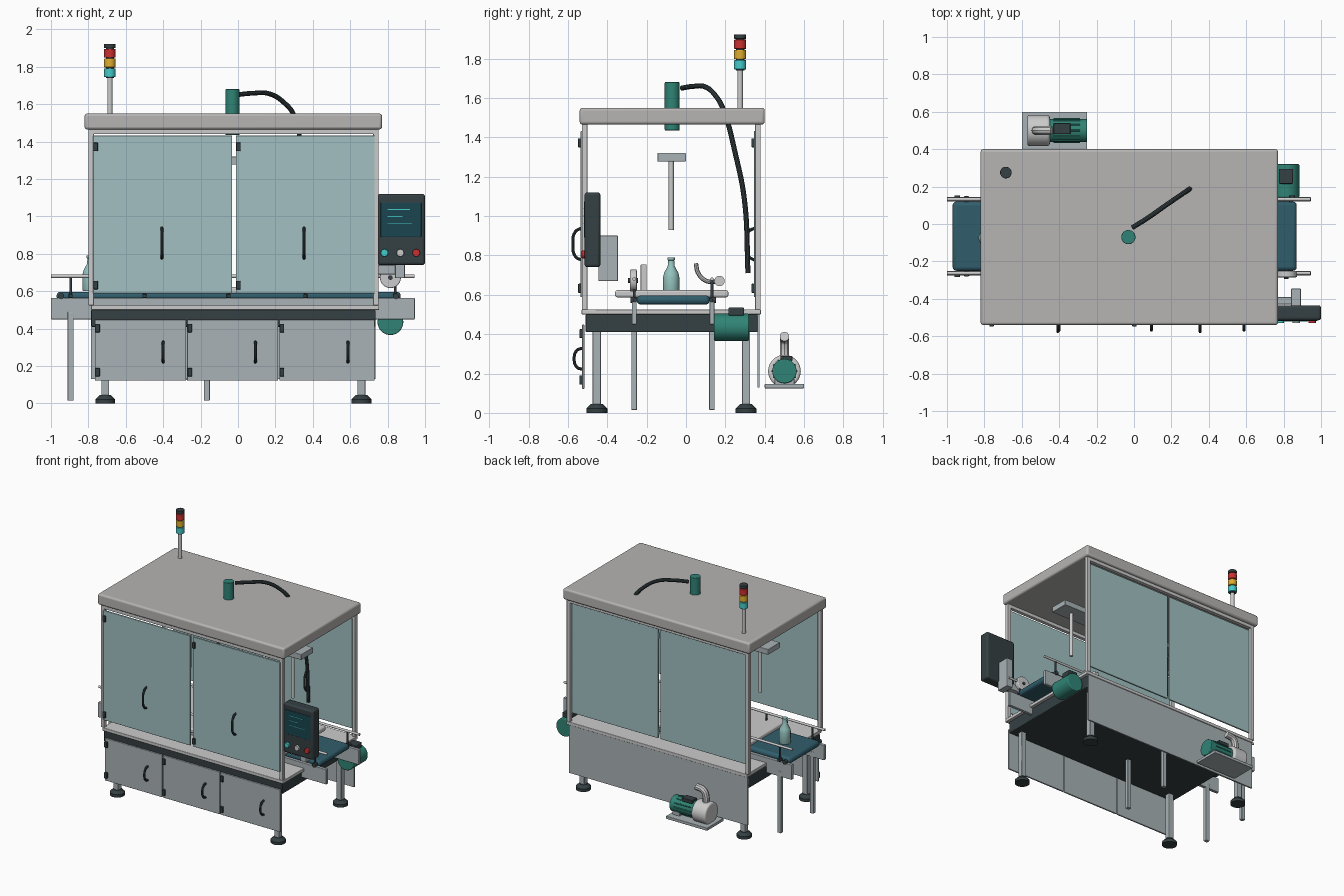
import bpy, bmesh, math
from mathutils import Vector, Matrix

if "Cube" in bpy.data.objects:
    bpy.data.objects.remove(bpy.data.objects["Cube"])


def material(name, r, g, b):
    m = bpy.data.materials.new(name)
    m.diffuse_color = (r, g, b, 1)
    m.use_nodes = True
    m.node_tree.nodes["Principled BSDF"].inputs["Base Color"].default_value = m.diffuse_color
    return m


STEEL = material("steel", 0.40, 0.45, 0.47)
LIGHT = material("light_steel", 0.60, 0.62, 0.62)
ROOF = material("roof_grey", 0.47, 0.46, 0.45)
GLASS = material("tinted_glass", 0.36, 0.53, 0.54)
DARK = material("dark_rubber", 0.035, 0.05, 0.055)
GREEN = material("motor_green", 0.03, 0.23, 0.18)
BELT = material("belt_blue", 0.03, 0.11, 0.15)
BOTTLE = material("bottle_glass", 0.30, 0.55, 0.52)
SCREEN = material("screen", 0.01, 0.06, 0.08)
CYAN = material("cyan_lamp", 0.06, 0.6, 0.6)
AMBER = material("amber_lamp", 0.75, 0.42, 0.03)
RED = material("red_lamp", 0.6, 0.03, 0.03)


def finish(name, mesh, mat, bevel=0):
    mesh.polygons.foreach_set("use_smooth", [True] * len(mesh.polygons))
    mesh.set_sharp_from_angle(angle=math.radians(35))
    ob = bpy.data.objects.new(name, mesh)
    bpy.context.collection.objects.link(ob)
    mesh.materials.clear()
    mesh.materials.append(mat)
    if bevel:
        mod = ob.modifiers.new("soft_edges", 'BEVEL')
        mod.width, mod.segments = bevel, 3
    return ob


def box(name, x, y, z, mat=STEEL, bevel=0):
    """Box from (min, max) pairs."""
    bm = bmesh.new()
    size = [b - a for a, b in (x, y, z)]
    mid = [(a + b) / 2 for a, b in (x, y, z)]
    bmesh.ops.create_cube(bm, size=1, matrix=Matrix.Translation(mid) @ Matrix.Diagonal((*size, 1)))
    me = bpy.data.meshes.new(name)
    bm.to_mesh(me)
    bm.free()
    return finish(name, me, mat, bevel)


def cyl(name, a, b, r, mat=STEEL, r2=None, bevel=0, seg=32):
    """Cylinder or cone between two points."""
    a, b = Vector(a), Vector(b)
    d = b - a
    bm = bmesh.new()
    mx = Matrix.Translation((a + b) / 2) @ d.to_track_quat('Z', 'Y').to_matrix().to_4x4()
    bmesh.ops.create_cone(bm, cap_ends=True, segments=seg, radius1=r,
                          radius2=r if r2 is None else r2, depth=d.length, matrix=mx)
    me = bpy.data.meshes.new(name)
    bm.to_mesh(me)
    bm.free()
    return finish(name, me, mat, bevel)


def tube(name, pts, r, mat=DARK):
    """Round tube following a smooth path."""
    cu = bpy.data.curves.new(name, 'CURVE')
    cu.dimensions, cu.bevel_depth, cu.bevel_resolution, cu.use_fill_caps = '3D', r, 3, True
    sp = cu.splines.new('BEZIER')
    sp.bezier_points.add(len(pts) - 1)
    for bp, p in zip(sp.bezier_points, pts):
        bp.co = p
        bp.handle_left_type = bp.handle_right_type = 'AUTO'
    tmp = bpy.data.objects.new(name + "_path", cu)
    me = bpy.data.meshes.new_from_object(tmp)
    bpy.data.objects.remove(tmp)
    return finish(name, me, mat)


def lathe(name, profile, x, y, mat):
    bm = bmesh.new()
    vs = [bm.verts.new((x + r, y, z)) for r, z in profile]
    es = [bm.edges.new(p) for p in zip(vs, vs[1:])]
    bmesh.ops.spin(bm, geom=vs + es, cent=(x, y, 0), axis=(0, 0, 1), angle=math.tau, steps=28)
    bmesh.ops.remove_doubles(bm, verts=bm.verts, dist=1e-5)
    bmesh.ops.recalc_face_normals(bm, faces=bm.faces)
    me = bpy.data.meshes.new(name)
    bm.to_mesh(me)
    bm.free()
    return finish(name, me, mat)


def door(name, x0, x1, y, z0, z1, hx, h0, h1, mat):
    """Door panel with two hinges on its left and an arched pull handle."""
    box(name, (x0, x1), (y - 0.006, y + 0.006), (z0, z1), mat, 0.003)
    for z in (z0 + 0.045, z1 - 0.045 if z1 < 1 else z1 - 0.06):
        box(name + "_hinge", (x0 + 0.002, x0 + 0.026), (y - 0.019, y - 0.003), (z - 0.023, z + 0.023), DARK, 0.004)
    k = h1 - h0
    tube(name + "_handle", [(hx, y, h0), (hx, y - 0.033, h0 + 0.12 * k), (hx, y - 0.046, h0 + k / 2),
                            (hx, y - 0.033, h1 - 0.12 * k), (hx, y, h1)], 0.008)


# base, deck, legs and feet
box("base_frame", (-0.785, 0.735), (-0.51, 0.37), (0.41, 0.50), DARK, 0.005)
box("deck_plate", (-0.785, 0.755), (-0.53, 0.38), (0.50, 0.525), LIGHT, 0.004)
box("rear_panel", (-0.785, 0.735), (0.362, 0.374), (0.13, 0.50))
for x in (-0.71, 0.66):
    for y in (-0.453, 0.305):
        box("leg", (x - 0.021, x + 0.021), (y - 0.021, y + 0.021), (0.04, 0.42), STEEL, 0.004)
        cyl("foot_pad", (x, y, 0), (x, y, 0.022), 0.053, DARK)
        cyl("foot_cone", (x, y, 0.022), (x, y, 0.045), 0.053, DARK, 0.03)

# lower cabinet doors
for x0, x1, hx in ((-0.765, -0.278, -0.40), (-0.272, 0.215, 0.093), (0.221, 0.73, 0.588)):
    door("cabinet_door", x0, x1, -0.522, 0.122, 0.448, hx, 0.22, 0.33, STEEL)

# guard posts, top rails and front/rear guard doors
for y in (-0.515, 0.365):
    for x in (-0.785, 0.737):
        box("guard_post", (x - 0.015, x + 0.015), (y - 0.014, y + 0.014), (0.525, 1.47), LIGHT, 0.003)
    box("guard_top_rail", (-0.80, 0.752), (y - 0.014, y + 0.014), (1.44, 1.47), LIGHT, 0.003)
    for x0, x1, hx in ((-0.775, -0.032, -0.407), (-0.012, 0.731, 0.353)):
        door("guard_door", x0, x1, y - 0.014, 0.588, 1.432, hx, 0.775, 0.94, GLASS)

# roof
box("roof", (-0.82, 0.77), (-0.54, 0.40), (1.465, 1.55), ROOF, 0.014)

# roof motor and hose
cyl("roof_motor", (-0.03, -0.07, 1.435), (-0.03, -0.07, 1.68), 0.038, GREEN, bevel=0.004)
tube("hose", [(-0.01, -0.02, 1.65), (0.07, 0.03, 1.658), (0.17, 0.10, 1.655), (0.25, 0.155, 1.605),
              (0.30, 0.19, 1.54), (0.34, 0.25, 1.32), (0.37, 0.297, 1.08), (0.38, 0.315, 0.71)], 0.013)

# signal tower
sx, sy = -0.685, 0.275
cyl("signal_pole", (sx, sy, 1.55), (sx, sy, 1.75), 0.014, LIGHT)
for z0, z1, m in ((1.745, 1.792, CYAN), (1.797, 1.844, AMBER), (1.849, 1.896, RED), (1.90, 1.923, DARK)):
    cyl("signal_lamp", (sx, sy, z0), (sx, sy, z1), 0.031, m, bevel=0.004)
cyl("signal_core", (sx, sy, 1.74), (sx, sy, 1.91), 0.022, DARK)

# rinsing bar with hanging nozzles
box("rinse_bar", (-0.70, 0.64), (-0.145, 0.0), (1.277, 1.32), STEEL, 0.004)
for i in range(6):
    x = -0.58 + 0.22 * i
    cyl("rinse_nozzle", (x, -0.075, 0.93), (x, -0.075, 1.28), 0.013, LIGHT, seg=20)

# conveyor: side frames, belt, rollers, guide rails, supports
for y in (-0.263, 0.132):
    box("conveyor_side", (-1.0, 0.945), (y - 0.012, y + 0.012), (0.45, 0.565), STEEL, 0.003)
    cyl("guide_rail", (-1.0, y, 0.68), (0.945, y, 0.68), 0.009, LIGHT, seg=16)
    for x in (-0.895, -0.5, -0.05, 0.36, 0.84):
        cyl("rail_support", (x, y, 0.55), (x, y, 0.685), 0.007, DARK, seg=16)
        box("rail_clamp", (x - 0.011, x + 0.011), (y - 0.018, y + 0.018), (0.565, 0.585), DARK, 0.003)
    for x in (-0.895, -0.167):
        box("conveyor_leg", (x - 0.016, x + 0.016), (y - 0.014, y + 0.014), (0.015, 0.49), STEEL, 0.003)
    for x in (-0.945, 0.845):
        s = -1 if y < 0 else 1
        cyl("bearing_cap", (x, y, 0.573), (x, y + s * 0.02, 0.573), 0.016, DARK)
box("conveyor_belt", (-0.97, 0.87), (-0.25, 0.12), (0.55, 0.597), BELT, 0.02)
box("drip_tray", (-0.62, 0.60), (-0.36, 0.215), (0.587, 0.623), LIGHT, 0.01)

# bottle on the infeed
lathe("bottle", [(0, 0.60), (0.038, 0.60), (0.041, 0.607), (0.041, 0.69), (0.036, 0.712), (0.018, 0.745),
                 (0.015, 0.775), (0.019, 0.777), (0.019, 0.79), (0, 0.79)], -0.79, -0.075, BOTTLE)

# handwheel, sensor and transfer pipe beside the outfeed
cyl("handwheel", (0.815, -0.285, 0.673), (0.815, -0.25, 0.673), 0.056, LIGHT, bevel=0.006)
cyl("handwheel_hub", (0.815, -0.295, 0.673), (0.815, -0.245, 0.673), 0.012, DARK)
box("sensor", (0.50, 0.54), (-0.23, -0.20), (0.62, 0.755), LIGHT, 0.004)
tube("transfer_pipe", [(0.5, 0.05, 0.76), (0.5, 0.062, 0.71), (0.5, 0.10, 0.672), (0.5, 0.16, 0.665)], 0.012, LIGHT)
cyl("pipe_flange", (0.49, 0.17, 0.67), (0.52, 0.17, 0.67), 0.026, LIGHT)

# conveyor drive motor
cyl("drive_motor", (0.815, 0.142, 0.435), (0.815, 0.32, 0.435), 0.069, GREEN, bevel=0.006)
box("drive_terminal_box", (0.775, 0.85), (0.215, 0.295), (0.495, 0.535), DARK, 0.005)

# control panel on a bracket
box("control_panel", (0.745, 1.0), (-0.515, -0.435), (0.74, 1.12), DARK, 0.014)
box("panel_screen", (0.762, 0.98), (-0.519, -0.51), (0.89, 1.075), SCREEN, 0.003)
for i, (a, b) in enumerate(((0.80, 0.92), (0.80, 0.88), (0.80, 0.93))):
    box("screen_line", (a, b), (-0.521, -0.515), (1.035 - i * 0.037, 1.039 - i * 0.037), CYAN)
for x, m in ((0.783, CYAN), (0.868, LIGHT), (0.953, RED)):
    cyl("panel_button", (x, -0.51, 0.805), (x, -0.53, 0.805), 0.02, m, bevel=0.004)
box("panel_bracket", (0.84, 0.892), (-0.445, -0.345), (0.67, 0.90), STEEL, 0.004)
box("bracket_arm", (0.73, 0.85), (-0.43, -0.39), (0.69, 0.74), STEEL, 0.004)

# rear pump: plate, motor with fins, volute, discharge elbow
box("pump_plate", (-0.60, -0.25), (0.40, 0.60), (0.125, 0.147), STEEL, 0.003)
cyl("pump_motor", (-0.45, 0.5, 0.212), (-0.25, 0.5, 0.212), 0.062, GREEN, bevel=0.005)
for i in range(12):
    t = math.tau * i / 12
    d = Vector((0, math.cos(t), math.sin(t))) * 0.062 + Vector((0, 0.5, 0.212))
    cyl("motor_fin", (-0.43, d.y, d.z), (-0.29, d.y, d.z), 0.005, GREEN, seg=8)
box("pump_terminal_box", (-0.43, -0.34), (0.48, 0.54), (0.262, 0.29), DARK, 0.004)
cyl("pump_volute", (-0.57, 0.5, 0.212), (-0.45, 0.5, 0.212), 0.083, LIGHT, bevel=0.012)
for x in (-0.53, -0.30):
    box("pump_foot", (x - 0.03, x + 0.03), (0.45, 0.55), (0.145, 0.175), STEEL, 0.003)
tube("discharge_elbow", [(-0.52, 0.5, 0.27), (-0.52, 0.5, 0.335), (-0.503, 0.5, 0.372), (-0.44, 0.5, 0.388)], 0.025, LIGHT)
